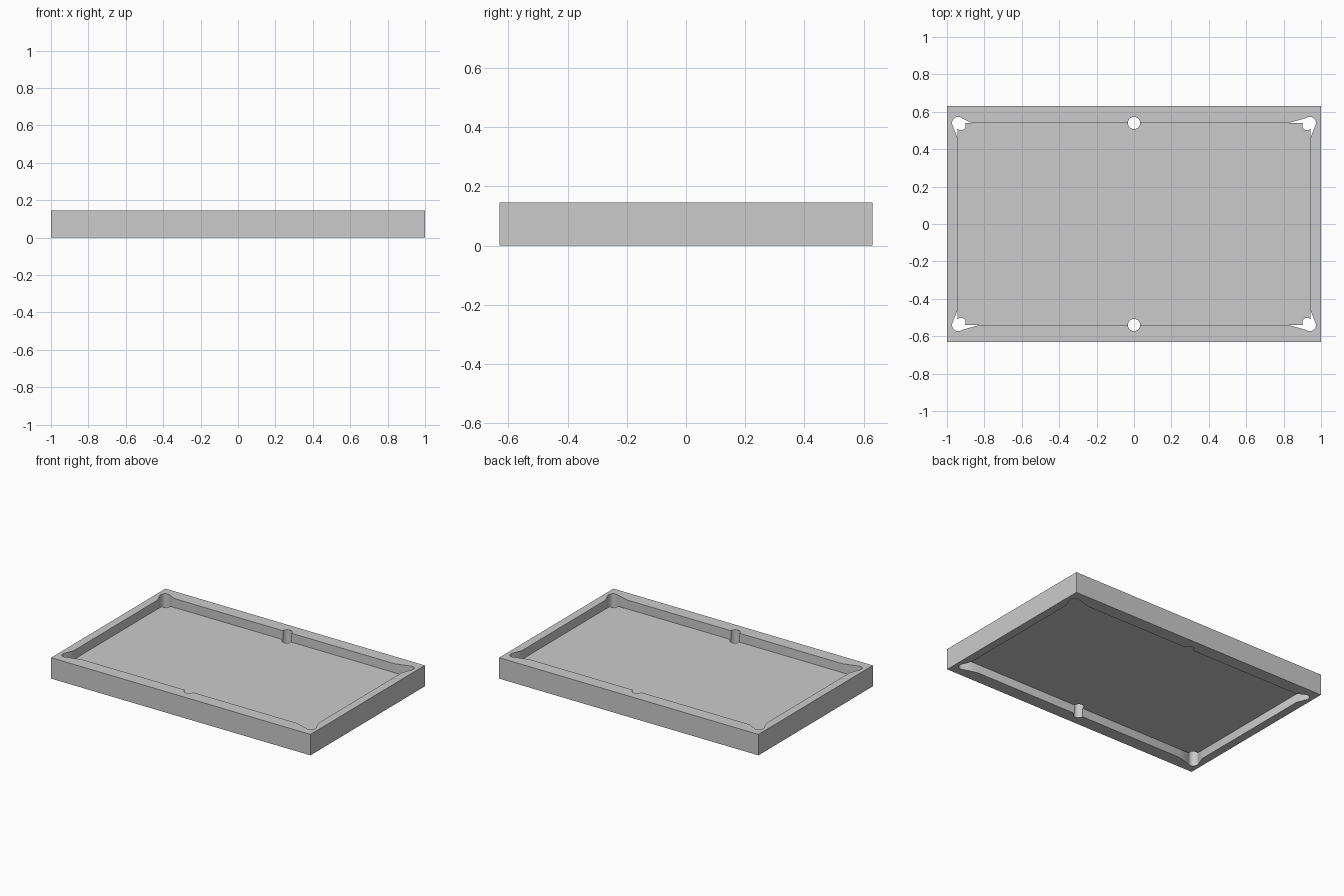
import bpy, bmesh
from math import cos, sin, pi

if "Cube" in bpy.data.objects:
    bpy.data.objects.remove(bpy.data.objects["Cube"])

W, D, H = 2.0, 1.26, 0.146        # outer frame
IX, IY = 0.943, 0.54              # half size of the playing field
BED_Z = (0.06, 0.084)
R = 0.033                         # pocket radius


def prism(name, pts, z0, z1):
    """Extrude a flat outline between two heights."""
    bm = bmesh.new()
    face = bm.faces.new([bm.verts.new((x, y, z0)) for x, y in pts])
    ext = bmesh.ops.extrude_face_region(bm, geom=[face])
    for v in ext["geom"]:
        if isinstance(v, bmesh.types.BMVert):
            v.co.z = z1
    bmesh.ops.recalc_face_normals(bm, faces=bm.faces)
    me = bpy.data.meshes.new(name)
    bm.to_mesh(me)
    bm.free()
    ob = bpy.data.objects.new(name, me)
    bpy.context.collection.objects.link(ob)
    return ob


def rect(hx, hy):
    return [(-hx, -hy), (hx, -hy), (hx, hy), (-hx, hy)]


def circle(cx, cy, r, n=24):
    return [(cx + r * cos(2 * pi * (i + .5) / n), cy + r * sin(2 * pi * (i + .5) / n))
            for i in range(n)]


def cut(target, outline):
    """Cut a vertical through-hole and discard the cutter."""
    c = prism("cutter", outline, -0.1, 0.3)
    c.hide_render = True
    m = target.modifiers.new("cut", "BOOLEAN")
    m.operation, m.solver, m.object = "DIFFERENCE", "EXACT", c
    bpy.context.view_layer.objects.active = target
    bpy.ops.object.modifier_apply(modifier=m.name)
    bpy.data.objects.remove(c)


# Rail frame and thin bed
frame = prism("rail_frame", rect(W / 2, D / 2), 0, H)
cut(frame, rect(IX, IY))
bed = prism("table_bed", rect(IX, IY), *BED_Z)

# Side pockets
for sy in (-1, 1):
    for part in (frame, bed):
        cut(part, circle(0, sy * IY, R))

# Corner pockets with flared mouths; the rear left mouth is shorter
for sx in (-1, 1):
    for sy in (-1, 1):
        tip = 0.866 if (sx, sy) == (-1, 1) else 0.825
        mouth = [(tip, IY), (0.93, 0.569), (0.969, 0.525), (IX, 0.46), (0.8, 0.4)]
        cut(frame, [(sx * x, sy * y) for x, y in mouth])
        for part in (frame, bed):
            cut(part, circle(sx * 0.94, sy * IY, R))
        cut(bed, circle(sx * 0.925, sy * 0.527, 0.026, 12))

# Smooth pocket walls, sharp rails
for part in (frame, bed):
    bpy.ops.object.select_all(action="DESELECT")
    part.select_set(True)
    bpy.context.view_layer.objects.active = part
    bpy.ops.object.shade_smooth_by_angle(angle=0.5)
